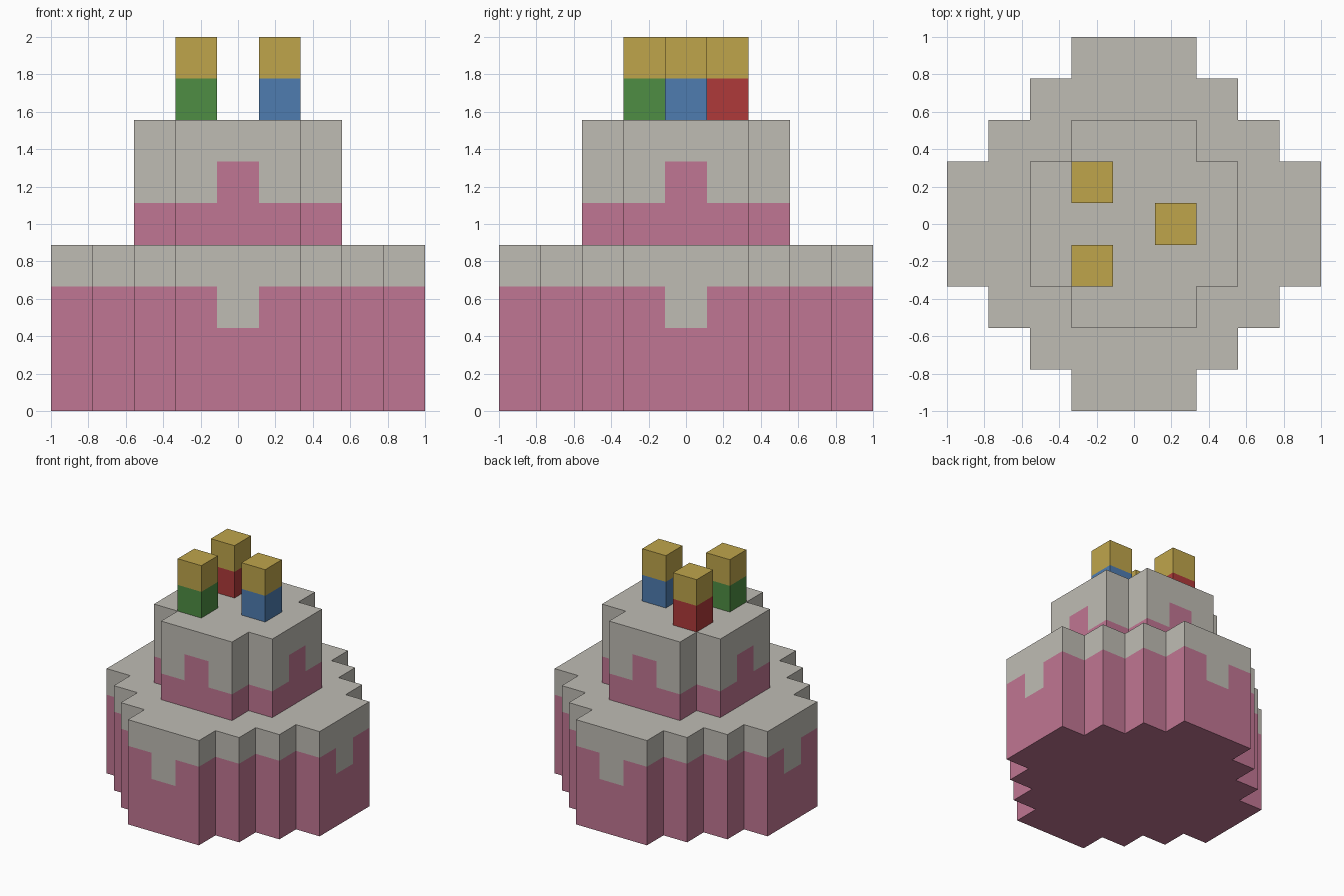
import bpy
import bmesh
from mathutils import Matrix

cube = bpy.data.objects.get("Cube")
if cube:
    bpy.data.objects.remove(cube, do_unlink=True)

U = 2 / 9  # one block


def material(name, rgb):
    """Flat material from 0-255 display values, stored as linear."""
    lin = []
    for c in rgb:
        c /= 255
        lin.append(c / 12.92 if c <= 0.04045 else ((c + 0.055) / 1.055) ** 2.4)
    col = (*lin, 1)
    m = bpy.data.materials.new(name)
    m.use_nodes = True
    m.diffuse_color = col
    bsdf = next(n for n in m.node_tree.nodes if n.type == 'BSDF_PRINCIPLED')
    bsdf.inputs["Base Color"].default_value = col
    bsdf.inputs["Roughness"].default_value = 0.9
    return m


frosting = material("pale frosting", (191, 188, 180))
sponge = material("pink sponge", (192, 118, 147))
flame = material("gold flame", (191, 165, 75))
green = material("green wax", (78, 141, 67))
blue = material("blue wax", (78, 124, 176))
red = material("red wax", (175, 58, 58))


def add_object(name, bm, mats):
    me = bpy.data.meshes.new(name)
    bm.to_mesh(me)
    bm.free()
    for m in mats:
        me.materials.append(m)
    ob = bpy.data.objects.new(name, me)
    bpy.context.collection.objects.link(ob)
    return ob


def cake_tier(name, quarter, z0, z1, edge, centre_edge):
    """Stepped round tier; a wall block is frosted above its edge level."""
    # The quarter outline turned four times, counter-clockwise
    outline = []
    pts = list(quarter)
    for _ in range(4):
        outline += pts
        pts = [(-y, x) for x, y in pts]
    n = len(outline)
    bm = bmesh.new()
    rings = [[bm.verts.new((x * U, y * U, z * U)) for x, y in outline]
             for z in range(z0, z1 + 1)]
    # Walls, one block per face
    for k in range(z1 - z0):
        for i in range(n):
            j = (i + 1) % n
            f = bm.faces.new((rings[k][i], rings[k][j],
                              rings[k + 1][j], rings[k + 1][i]))
            mid_x = (outline[i][0] + outline[j][0]) / 2
            mid_y = (outline[i][1] + outline[j][1]) / 2
            on_axis = min(abs(mid_x), abs(mid_y)) < 0.1
            limit = centre_edge if on_axis else edge
            f.material_index = 1 if z0 + k >= limit else 0
    # Sponge underside and frosted top
    bm.faces.new(rings[0][::-1]).material_index = 0
    bm.faces.new(rings[-1]).material_index = 1
    return add_object(name, bm, [sponge, frosting])


def block(name, x, y, z, mat):
    bm = bmesh.new()
    bmesh.ops.create_cube(bm, size=U, matrix=Matrix.Translation(
        (x * U, y * U, (z + 0.5) * U)))
    return add_object(name, bm, [mat])


# Tiers: the lower one has frosting drips, the upper one raised sponge tabs
cake_tier("lower_tier",
          [(4.5, -1.5), (4.5, -0.5), (4.5, 0.5), (4.5, 1.5), (3.5, 1.5),
           (3.5, 2.5), (2.5, 2.5), (2.5, 3.5), (1.5, 3.5)],
          0, 4, edge=3, centre_edge=2)
cake_tier("upper_tier",
          [(2.5, -1.5), (2.5, -0.5), (2.5, 0.5), (2.5, 1.5), (1.5, 1.5)],
          4, 7, edge=5, centre_edge=6)

# Candles with flames
for label, x, y, wax in (("green", -1, -1, green),
                         ("blue", 1, 0, blue),
                         ("red", -1, 1, red)):
    block(label + "_candle", x, y, 7, wax)
    block(label + "_candle_flame", x, y, 8, flame)
